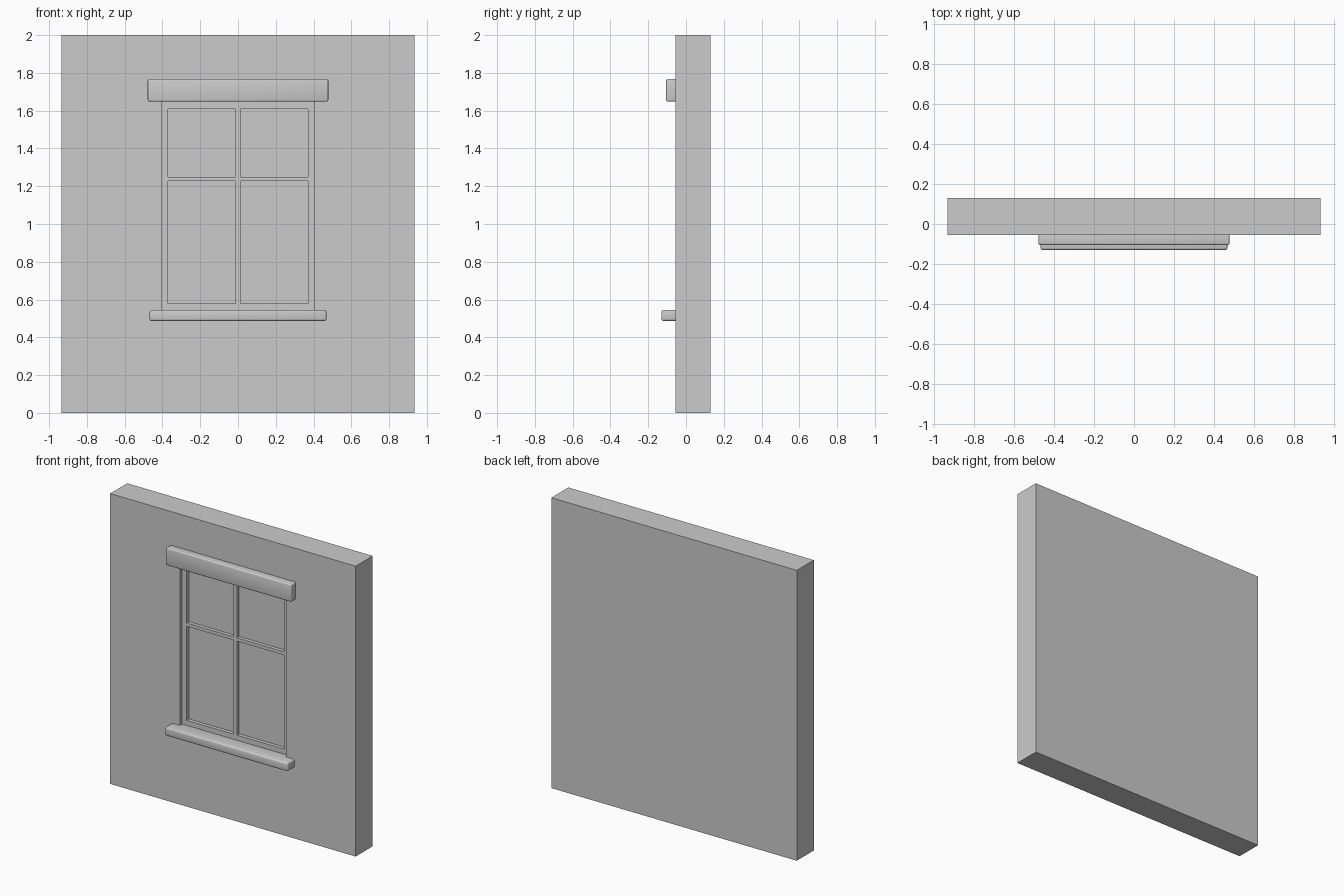
import bpy
from mathutils import Vector

if "Cube" in bpy.data.objects:
    bpy.data.objects.remove(bpy.data.objects["Cube"], do_unlink=True)

grey = bpy.data.materials.new("plain_grey")
grey.use_nodes = True
grey.diffuse_color = (0.6, 0.6, 0.6, 1)
grey.node_tree.nodes["Principled BSDF"].inputs["Base Color"].default_value = (0.6, 0.6, 0.6, 1)

WALL_FRONT = -0.055
FRAME_FRONT = WALL_FRONT + 0.025
PANE_FRONT = WALL_FRONT + 0.05


def box(name, x, y, z):
    """Box spanning the given (low, high) ranges."""
    low, high = (Vector(corner) for corner in zip(x, y, z))
    bpy.ops.mesh.primitive_cube_add(size=1, location=(low + high) / 2)
    obj = bpy.context.object
    obj.name = name
    obj.scale = high - low
    bpy.ops.object.transform_apply(location=False, rotation=False, scale=True)
    obj.data.materials.append(grey)
    return obj


def apply_modifier(obj, mod):
    bpy.context.view_layer.objects.active = obj
    bpy.ops.object.modifier_apply(modifier=mod.name)


def cut(obj, x, y, z):
    """Subtract a box from the object."""
    cutter = box("cutter", x, y, z)
    mod = obj.modifiers.new("cut", 'BOOLEAN')
    mod.operation = 'DIFFERENCE'
    mod.solver = 'EXACT'
    mod.object = cutter
    apply_modifier(obj, mod)
    bpy.data.objects.remove(cutter, do_unlink=True)


def soften(obj, width):
    """Round the edges of a trim board."""
    mod = obj.modifiers.new("bevel", 'BEVEL')
    mod.width = width
    mod.segments = 3
    apply_modifier(obj, mod)
    bpy.ops.object.select_all(action='DESELECT')
    obj.select_set(True)
    bpy.ops.object.shade_smooth_by_angle()


# Wall with a shallow window recess, whose back forms the panes
wall = box("wall", (-0.935, 0.935), (WALL_FRONT, 0.13), (0, 2))
cut(wall, (-0.405, 0.405), (-0.2, PANE_FRONT), (0.535, 1.65))

# Window frame with two upper and two lower openings
frame = box("window_frame", (-0.405, 0.405), (FRAME_FRONT, PANE_FRONT), (0.535, 1.65))
for pane_x in ((-0.37, -0.013), (0.013, 0.37)):
    for pane_z in ((0.58, 1.227), (1.25, 1.61)):
        cut(frame, pane_x, (-0.2, 0.1), pane_z)

# Header board above and sill below
header = box("window_header", (-0.478, 0.478), (-0.105, -0.04), (1.648, 1.768))
soften(header, 0.008)
sill = box("window_sill", (-0.468, 0.468), (-0.13, -0.02), (0.487, 0.545))
soften(sill, 0.01)
